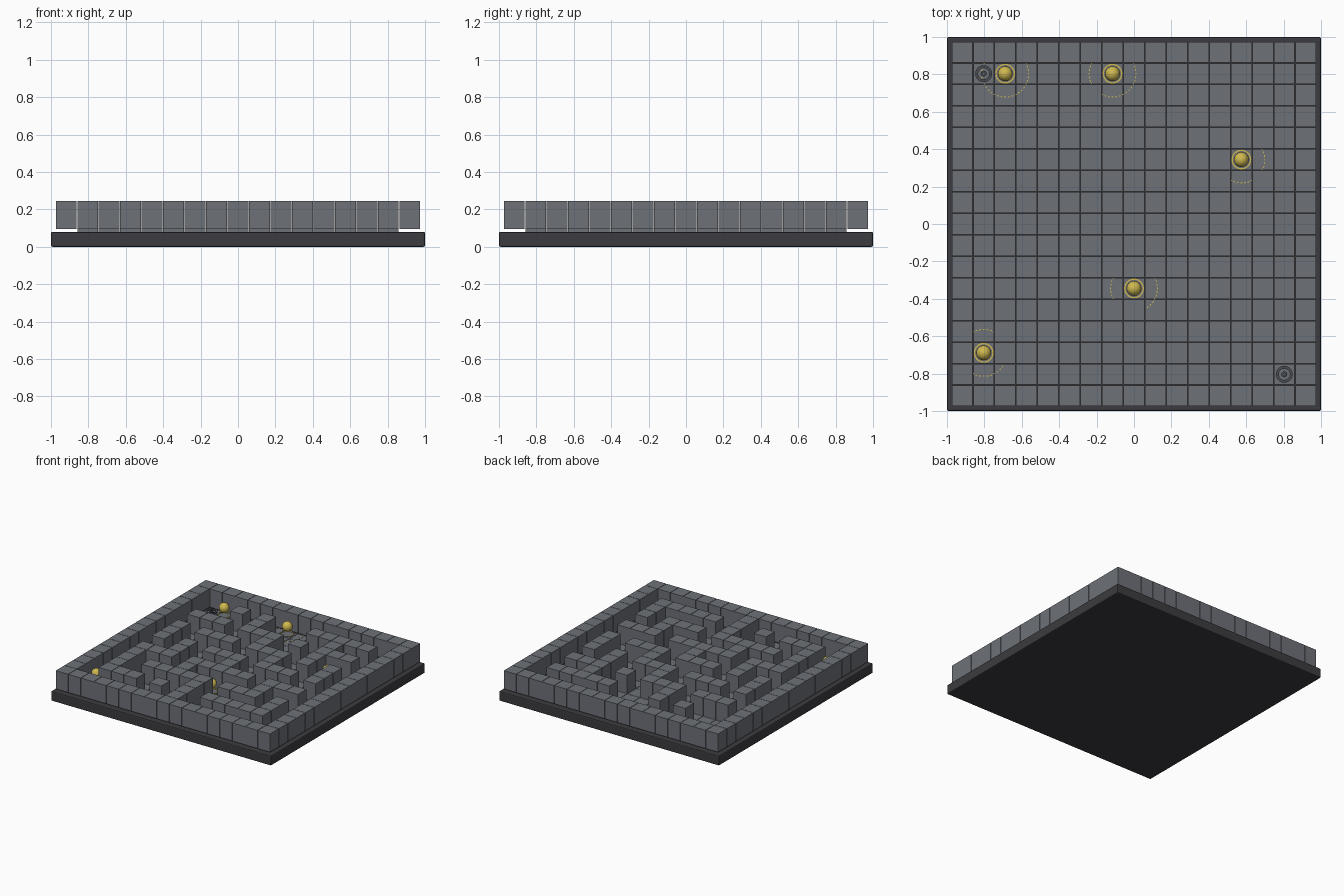
import bpy, bmesh, math
from mathutils import Matrix, Vector

if "Cube" in bpy.data.objects:
    bpy.data.objects.remove(bpy.data.objects["Cube"])

P = 0.1148            # grid pitch
W = 0.1115            # block width
BASE, FLOOR, TOP = 0.08, 0.095, 0.245

# interior layout: '#' is a wall block
MAZE = [
    "...............",
    "...#.#...#####.",
    ".....#.....#...",
    ".###.###.#.###.",
    ".......#...#...",
    ".#.###.###.#.#.",
    ".#.......#...#.",
    ".#.#.###.###.#.",
    "...#...#.......",
    ".###.#####.###.",
    ".#...#.....#...",
    ".#.#####.###.#.",
    ".#.....#.....#.",
    ".###.#.#.#####.",
    ".......#.......",
]
COINS = [(1, 2), (1, 7), (5, 13), (11, 8), (14, 1)]
GATES = {"start_marker": (1, 1), "exit_marker": (15, 15)}


def material(name, rgb):
    m = bpy.data.materials.new(name)
    m.diffuse_color = (*rgb, 1)
    m.use_nodes = True
    m.node_tree.nodes["Principled BSDF"].inputs["Base Color"].default_value = m.diffuse_color
    return m


STONE = material("stone grey", (0.155, 0.168, 0.19))
DARK = material("dark base", (0.045, 0.044, 0.050))
GOLD = material("gold", (0.62, 0.48, 0.08))
IRON = material("iron grey", (0.07, 0.075, 0.085))


def centre(r, c):
    return (c - 8) * P, (8 - r) * P


def is_wall(r, c):
    if r in (0, 16) or c in (0, 16):
        return True
    return MAZE[r - 1][c - 1] == "#"


def box(bm, x, y, z0, z1, sx, sy, turn=0.0):
    m = (Matrix.Translation((x, y, (z0 + z1) / 2)) @ Matrix.Rotation(turn, 4, 'Z')
         @ Matrix.Diagonal((sx, sy, z1 - z0, 1)))
    bmesh.ops.create_cube(bm, size=1, matrix=m)


def ring(bm, x, y, z0, z1, r0, r1, n=24):
    loops = []
    for rad, z in ((r0, z0), (r1, z0), (r1, z1), (r0, z1)):
        loops.append([bm.verts.new((x + rad * math.cos(2 * math.pi * i / n),
                                    y + rad * math.sin(2 * math.pi * i / n), z)) for i in range(n)])
    for k in range(4):
        a, b = loops[k], loops[(k + 1) % 4]
        for i in range(n):
            j = (i + 1) % n
            bm.faces.new((a[i], b[i], b[j], a[j]))


def finish(bm, name, mat, smooth=False):
    bmesh.ops.recalc_face_normals(bm, faces=bm.faces)
    me = bpy.data.meshes.new(name)
    bm.to_mesh(me)
    bm.free()
    me.materials.append(mat)
    ob = bpy.data.objects.new(name, me)
    bpy.context.collection.objects.link(ob)
    if smooth:
        me.shade_smooth()
    return ob


# base slab with a small bevel
bm = bmesh.new()
box(bm, 0, 0, 0, BASE, 2, 2)
slab = finish(bm, "base_slab", DARK)
bev = slab.modifiers.new("edge", 'BEVEL')
bev.width, bev.segments = 0.008, 2

# blocks and floor tiles
border, inner, tiles = bmesh.new(), bmesh.new(), bmesh.new()
for r in range(17):
    for c in range(17):
        x, y = centre(r, c)
        edge = r in (0, 16) or c in (0, 16)
        if is_wall(r, c):
            box(border if edge else inner, x, y, FLOOR, TOP, W, W)
        if not edge:
            box(tiles, x, y, BASE, FLOOR - 0.001, W, W)
finish(border, "border_walls", STONE)
finish(inner, "maze_walls", STONE)
finish(tiles, "floor_tiles", STONE)

# gold orbs, each with a floor ring and a dashed halo
orbs, rings, halo = bmesh.new(), bmesh.new(), bmesh.new()
for r, c in COINS:
    x, y = centre(r, c)
    bmesh.ops.create_uvsphere(orbs, u_segments=16, v_segments=10, radius=0.04,
                              matrix=Matrix.Translation((x, y, 0.16)))
    ring(rings, x, y, FLOOR, FLOOR + 0.004, 0.046, 0.053)
    for i in range(40):
        a = 2 * math.pi * i / 40
        hx, hy = x + 0.125 * math.cos(a), y + 0.125 * math.sin(a)
        if not is_wall(round(8 - hy / P), round(8 + hx / P)):
            box(halo, hx, hy, FLOOR - 0.001, FLOOR + 0.001, 0.005, 0.010, a)
finish(orbs, "gold_orbs", GOLD, True)
finish(rings, "orb_floor_rings", GOLD)
finish(halo, "orb_halo_dashes", GOLD)

# start and exit markers: flat ring with a hub
for name, (r, c) in GATES.items():
    x, y = centre(r, c)
    bm = bmesh.new()
    ring(bm, x, y, FLOOR, FLOOR + 0.008, 0.030, 0.045)
    ring(bm, x, y, FLOOR, FLOOR + 0.008, 0.006, 0.016, 12)
    finish(bm, name, IRON)
